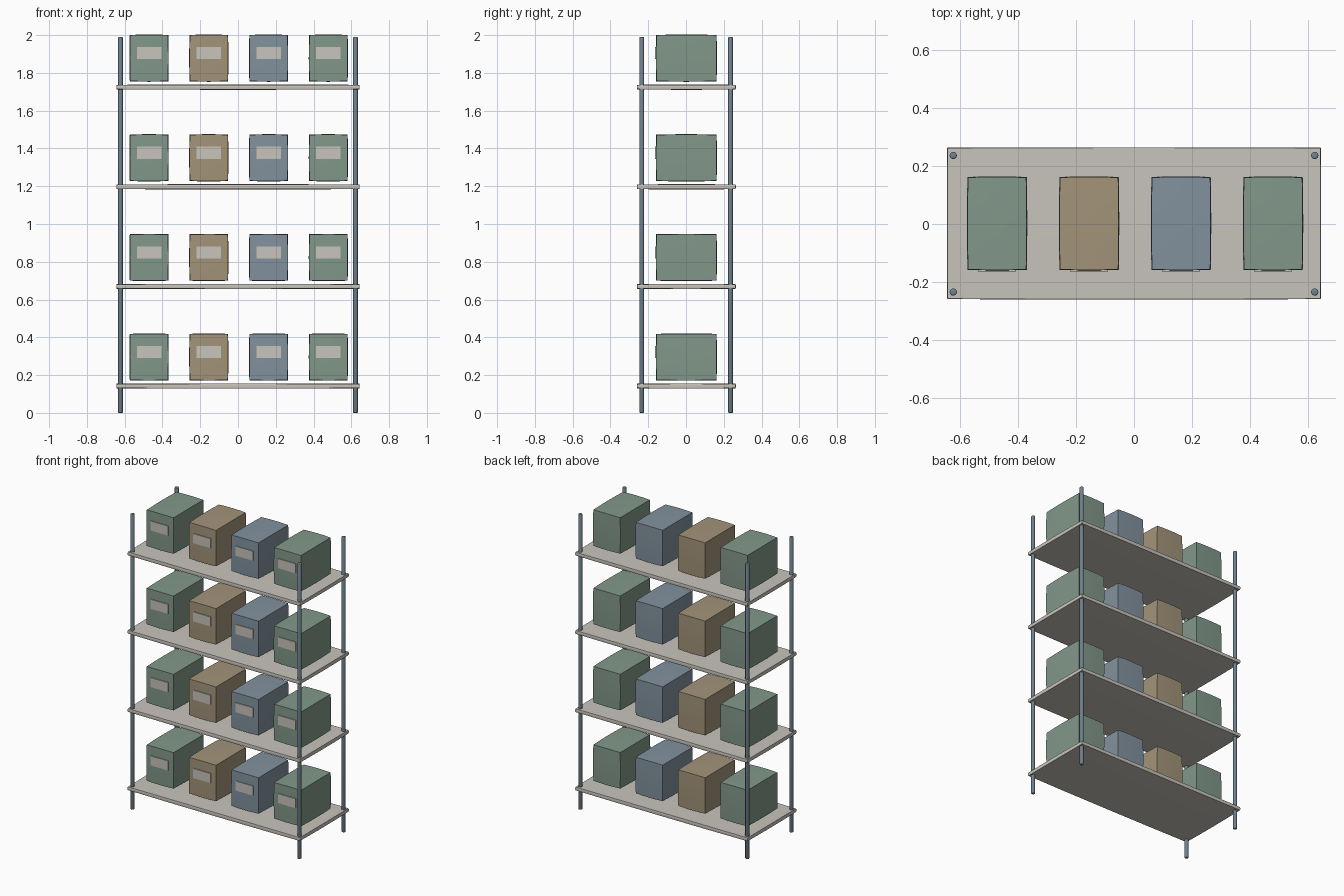
import bpy, bmesh, math
from mathutils import Vector

if "Cube" in bpy.data.objects:
    bpy.data.objects.remove(bpy.data.objects["Cube"])


def lin(c):
    return c / 12.92 if c <= 0.04045 else ((c + 0.055) / 1.055) ** 2.4


def material(name, r, g, b):
    m = bpy.data.materials.new(name)
    m.diffuse_color = (lin(r / 255), lin(g / 255), lin(b / 255), 1)
    m.use_nodes = True
    m.node_tree.nodes["Principled BSDF"].inputs["Base Color"].default_value = m.diffuse_color
    return m


GREEN = material("sage green", 130, 152, 138)
TAN = material("tan", 163, 148, 122)
BLUE = material("dusty blue", 130, 146, 158)
PALE = material("pale warm grey", 200, 196, 188)
STEEL = material("steel grey", 112, 130, 142)


def finish(bm, name, mat, loc, angle):
    mesh = bpy.data.meshes.new(name)
    bm.to_mesh(mesh)
    bm.free()
    ob = bpy.data.objects.new(name, mesh)
    ob.location = loc
    mesh.materials.append(mat)
    bpy.context.collection.objects.link(ob)
    bpy.ops.object.select_all(action='DESELECT')
    ob.select_set(True)
    bpy.context.view_layer.objects.active = ob
    bpy.ops.object.shade_smooth_by_angle(angle=math.radians(angle))
    return ob


def puffed_box(name, size, loc, mat, bulge=0.0, cuts=3):
    """Box whose faces swell gently towards their middles."""
    bm = bmesh.new()
    bmesh.ops.create_cube(bm, size=2)
    if bulge:
        bmesh.ops.subdivide_edges(bm, edges=bm.edges[:], cuts=cuts, use_grid_fill=True)
    for v in bm.verts:
        u = v.co.copy()
        for i in range(3):
            away = sum(u[j] ** 2 for j in range(3) if j != i) / 2
            v.co[i] = u[i] * (size[i] / 2 + bulge * (1 - away))
    return finish(bm, name, mat, loc, 30)


def post(name, x, y, r, height):
    bm = bmesh.new()
    bmesh.ops.create_cone(bm, cap_ends=True, segments=12, radius1=r, radius2=r, depth=height)
    rims = [e for e in bm.edges if abs(e.verts[0].co.z - e.verts[1].co.z) < 1e-5]
    bmesh.ops.bevel(bm, geom=rims, offset=0.004, segments=2, profile=0.5, affect='EDGES')
    finish(bm, name, STEEL, (x, y, height / 2), 50)


# Four upright posts
for x in (-0.622, 0.622):
    for y in (-0.234, 0.236):
        post("post", x, y, 0.0125, 1.99)

# Four levels, each with a shelf and a row of labelled boxes
for level in range(4):
    z = 0.142 + level * 0.5275
    puffed_box("shelf", (1.282, 0.518, 0.022), (0, 0.002, z), PALE, 0.003)
    for i, mat in enumerate((GREEN, TAN, BLUE, GREEN)):
        x = -0.471 + i * 0.3165
        puffed_box("storage_box", (0.2, 0.316, 0.242), (x, 0.002, z + 0.1535), mat, 0.004)
        puffed_box("box_label", (0.13, 0.008, 0.064), (x, -0.160, z + 0.18), PALE)
